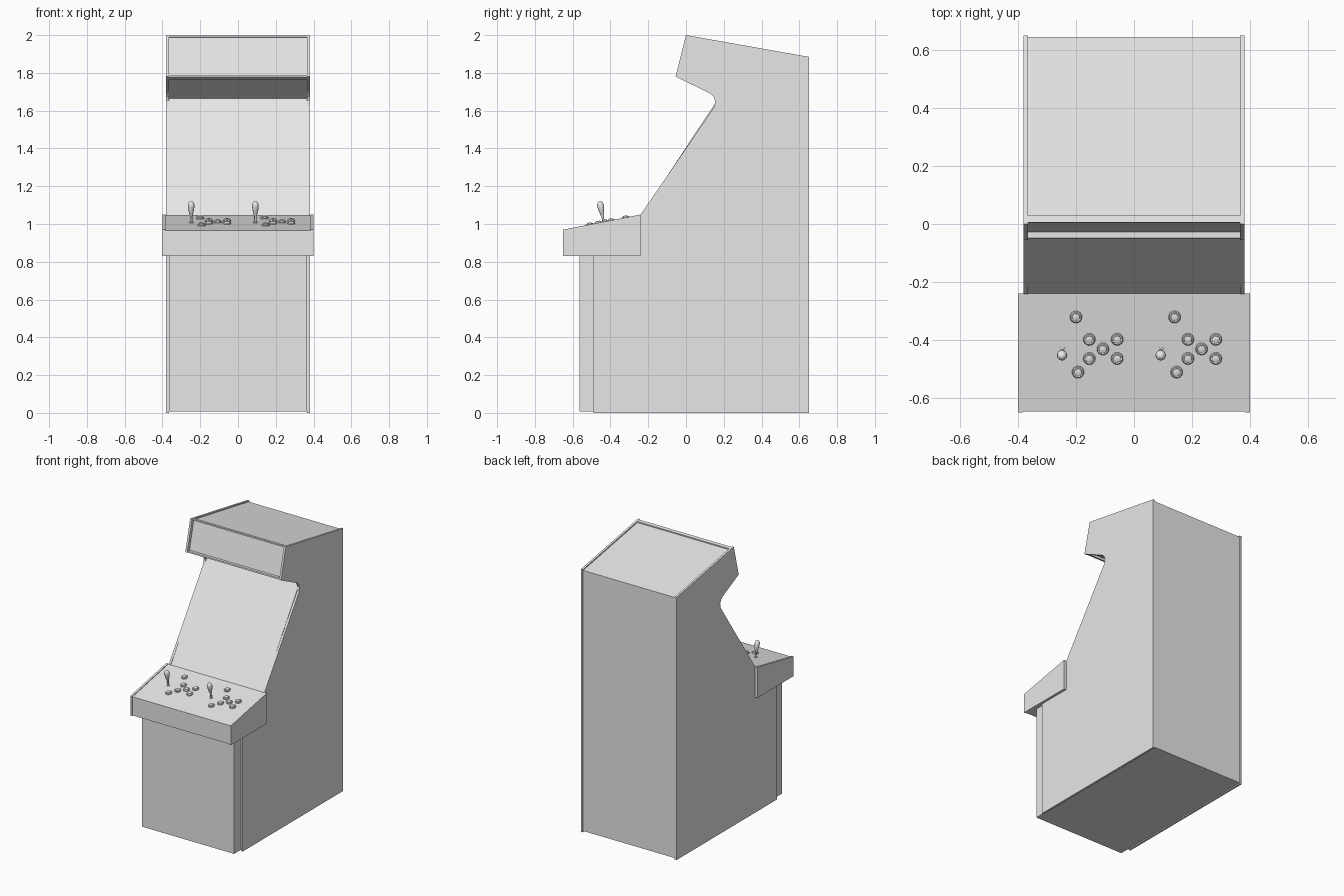
import bpy, bmesh, math
from mathutils import Matrix, Vector

if "Cube" in bpy.data.objects:
    bpy.data.objects.remove(bpy.data.objects["Cube"])

grey = bpy.data.materials.new("light_grey")
grey.diffuse_color = (0.8, 0.8, 0.8, 1)
grey.use_nodes = True
grey.node_tree.nodes["Principled BSDF"].inputs["Base Color"].default_value = grey.diffuse_color


def finish(name, bm, smooth=False):
    bmesh.ops.recalc_face_normals(bm, faces=bm.faces)
    mesh = bpy.data.meshes.new(name)
    bm.to_mesh(mesh)
    bm.free()
    mesh.materials.append(grey)
    obj = bpy.data.objects.new(name, mesh)
    bpy.context.collection.objects.link(obj)
    if smooth:
        bpy.ops.object.select_all(action='DESELECT')
        obj.select_set(True)
        bpy.context.view_layer.objects.active = obj
        bpy.ops.object.shade_smooth_by_angle(angle=math.radians(40))
    return obj


def prism(name, profile, x0, x1):
    """Extrude a (y, z) outline from x0 to x1."""
    bm = bmesh.new()
    face = bm.faces.new([bm.verts.new((x0, y, z)) for y, z in profile])
    new = bmesh.ops.extrude_face_region(bm, geom=[face])["geom"]
    verts = [v for v in new if isinstance(v, bmesh.types.BMVert)]
    bmesh.ops.translate(bm, verts=verts, vec=(x1 - x0, 0, 0))
    return finish(name, bm)


def lathe(name, profile, place, sides):
    """Turn an (r, z) outline round its axis and close both ends."""
    bm = bmesh.new()
    rings = [[bm.verts.new(place @ Vector((r * math.cos(a), r * math.sin(a), z)))
              for a in (i * math.tau / sides for i in range(sides))]
             for r, z in profile]
    for low, high in zip(rings, rings[1:]):
        for i in range(sides):
            j = (i + 1) % sides
            bm.faces.new((low[i], low[j], high[j], high[i]))
    bm.faces.new(rings[0])
    bm.faces.new(rings[-1])
    return finish(name, bm, True)


# Cabinet sides, standing slightly proud of the panels between them
side = [(-0.49, 0), (0.65, 0), (0.65, 1.885), (0, 2.0), (-0.055, 1.78),
        (0.13, 1.69), (0.147, 1.672), (0.155, 1.65), (0.15, 1.62),
        (-0.24, 1.05), (-0.26, 0.9), (-0.49, 0.9)]
for s, label in ((-1, "left"), (1, "right")):
    prism(label + "_side_panel", side, s * 0.365, s * 0.38)

# Inner body: back, top, header face, header underside and screen panel
prism("cabinet_body",
      [(-0.48, 0.008), (0.645, 0.008), (0.645, 1.878), (0.02, 1.988),
       (-0.028, 1.788), (0.172, 1.665), (-0.245, 1.036), (-0.3, 0.9),
       (-0.48, 0.9)], -0.365, 0.365)

# Thin rails along the top and bottom of the header face
prism("header_bottom_rail", [(-0.05, 1.779), (-0.02, 1.765), (-0.02, 1.788),
                             (-0.048, 1.788)], -0.365, 0.365)
prism("header_top_rail", [(0.004, 1.99), (0.03, 1.984), (0.03, 1.994),
                          (0.006, 1.998)], -0.365, 0.365)

# Lower front box
prism("lower_front_box", [(-0.565, 0.008), (-0.48, 0.008), (-0.48, 0.85),
                          (-0.565, 0.85)], -0.365, 0.365)

# Control desk with its two cheeks
SLOPE = 0.195
TILT = math.atan(SLOPE)
prism("control_desk", [(-0.646, 0.832), (-0.24, 0.832), (-0.24, 1.045),
                       (-0.646, 1.045 - 0.406 * SLOPE)], -0.385, 0.385)
for s, label in ((-1, "left"), (1, "right")):
    prism(label + "_desk_cheek", [(-0.65, 0.83), (-0.24, 0.83), (-0.24, 1.05),
                                  (-0.65, 0.97)], s * 0.385, s * 0.4)


def on_desk(x, y):
    z = 1.045 + (y + 0.24) * SLOPE
    return Matrix.Translation((x, y, z)) @ Matrix.Rotation(TILT, 4, 'X')


# Buttons and sticks, repeated for two players
button = [(0.021, -0.002), (0.021, 0.006), (0.018, 0.009), (0.014, 0.009),
          (0.013, 0.013), (0.009, 0.015)]
stick = [(0.012, -0.002), (0.012, 0.003), (0.006, 0.004), (0.006, 0.035),
         (0.009, 0.042), (0.015, 0.068), (0.018, 0.09), (0.016, 0.103),
         (0.010, 0.112), (0.003, 0.115)]
spots = [(-0.20, -0.32), (-0.154, -0.397), (-0.058, -0.397), (-0.107, -0.43),
         (-0.154, -0.463), (-0.058, -0.463), (-0.193, -0.51)]
for player, dx in ((1, 0), (2, 0.34)):
    for n, (x, y) in enumerate(spots, 1):
        lathe(f"player_{player}_button_{n}", button, on_desk(x + dx, y), 16)
    lathe(f"player_{player}_stick", stick, on_desk(-0.248 + dx, -0.435), 16)
